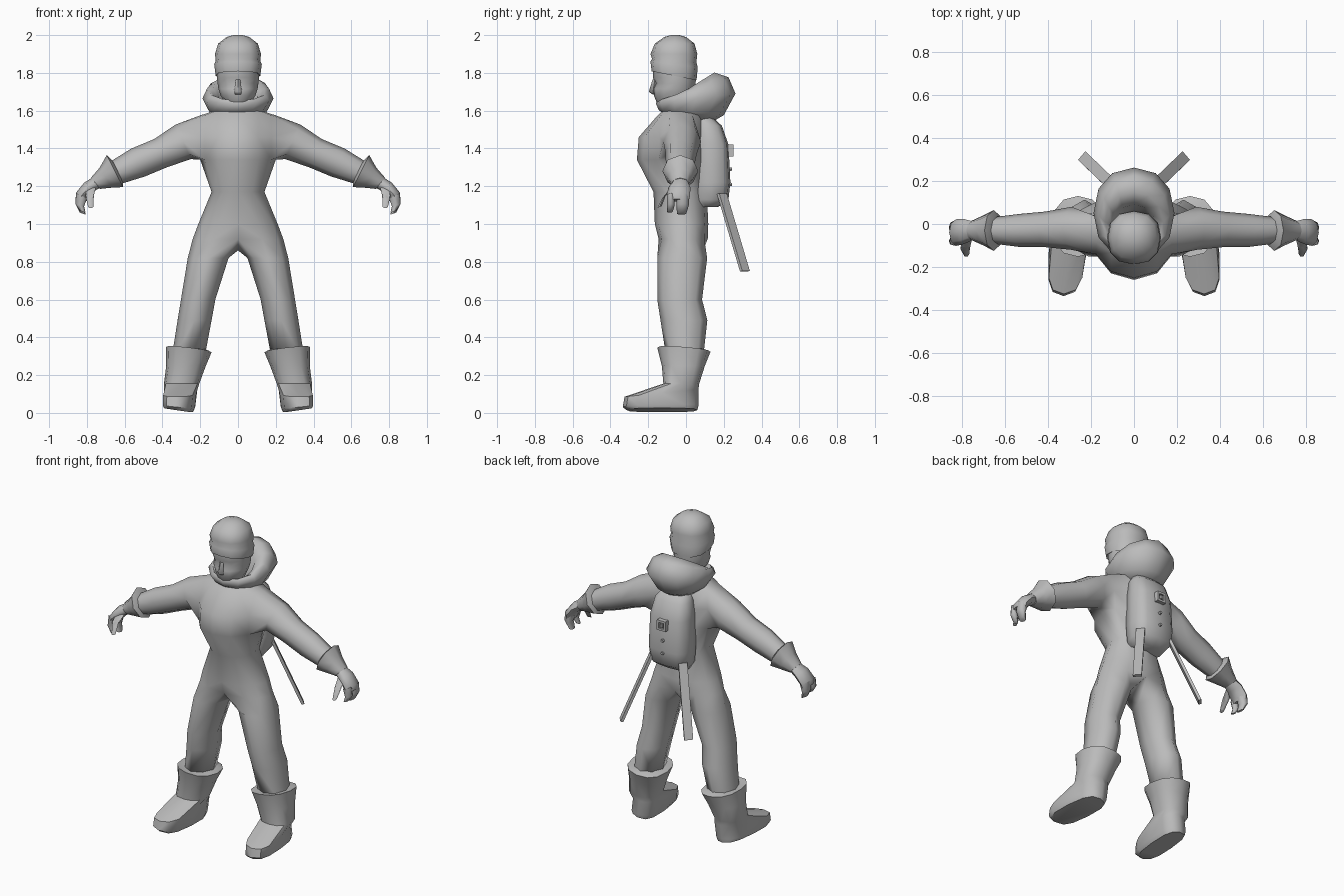
import bpy, bmesh, math
from mathutils import Vector

if "Cube" in bpy.data.objects:
    bpy.data.objects.remove(bpy.data.objects["Cube"])

GREY = bpy.data.materials.new("plain_grey")
GREY.diffuse_color = (0.5, 0.5, 0.5, 1)
GREY.use_nodes = True
GREY.node_tree.nodes["Principled BSDF"].inputs["Base Color"].default_value = GREY.diffuse_color


def finish(name, bm, mirror=False, angle=60):
    """Turn a bmesh into a smooth-shaded object, optionally mirrored in x."""
    bmesh.ops.recalc_face_normals(bm, faces=bm.faces)
    me = bpy.data.meshes.new(name)
    bm.to_mesh(me)
    bm.free()
    me.materials.append(GREY)
    ob = bpy.data.objects.new(name, me)
    bpy.context.collection.objects.link(ob)
    if mirror:
        mod = ob.modifiers.new("mirror", 'MIRROR')
        mod.use_clip = True
        mod.merge_threshold = 0.001
    bpy.ops.object.select_all(action='DESELECT')
    ob.select_set(True)
    bpy.context.view_layer.objects.active = ob
    bpy.ops.object.shade_smooth_by_angle(angle=math.radians(angle))
    return ob


def bridge(bm, a, b, closed=True):
    n = len(a)
    for i in range(n if closed else n - 1):
        j = (i + 1) % n
        bm.faces.new((a[i], a[j], b[j], b[i]))


def oval(c, u, v, n=12, e=1.0):
    """Superellipse ring; e below 1 is boxier."""
    pts = []
    for k in range(n):
        a = 2 * math.pi * k / n
        s, t = math.cos(a), math.sin(a)
        s = math.copysign(abs(s) ** e, s) if abs(s) > 1e-6 else 0
        t = math.copysign(abs(t) ** e, t) if abs(t) > 1e-6 else 0
        pts.append(Vector(c) + Vector(u) * s + Vector(v) * t)
    return pts


def flat(z, x0, x1, y0, y1, sy=0, splay=0, n=12, e=1.0, sx=0):
    """Mostly level ring given by its extents, with slopes along y and x."""
    hx, hy = (x1 - x0) / 2, (y1 - y0) / 2
    return oval(((x0 + x1) / 2, (y0 + y1) / 2, z), (hx, 0, sx * hx),
                (splay, hy, sy * hy), n, e)


def limb(cx, cy, cz, hy, h, tilt):
    """Eight-point ring across an arm, starting at top front."""
    t = math.radians(tilt)
    up, side = Vector((math.sin(t), 0, math.cos(t))), Vector((0, 1, 0))
    return [Vector((cx, cy, cz)) + up * h * math.cos(math.pi / 4 * (k - 1))
            + side * hy * math.sin(math.pi / 4 * (k - 1)) for k in range(8)]


def loft(name, rings, mirror=False, angle=60, caps=True):
    bm = bmesh.new()
    rows = [[bm.verts.new(p) for p in r] for r in rings]
    for a, b in zip(rows, rows[1:]):
        bridge(bm, a, b)
    if caps:
        bm.faces.new(rows[0])
        bm.faces.new(rows[-1])
    return finish(name, bm, mirror, angle)


# Suit: half a torso with an arm and a leg grown from its open loops
bm = bmesh.new()
torso = [(1.61, .09, -.11, .06, -.02), (1.575, .20, -.15, .09, -.02),
         (1.46, .20, -.25, .10, -.03), (1.34, .20, -.26, .11, -.03),
         (1.17, .14, -.172, .11, -.03), (1.0, .21, -.165, .118, -.02),
         (.92, .24, -.145, .115, -.02)]
rows = []
for z, hx, yf, yb, cy in torso:
    row = []
    for i in range(7):
        a = math.pi * i / 6
        c = math.cos(a)
        y = cy - c * ((cy - yf) if c > 0 else (yb - cy))
        row.append(bm.verts.new((hx * math.sin(a) ** .9 if 0 < i < 6 else 0, y, z)))
    rows.append(row)
for r in range(len(rows) - 1):
    for i in range(6):
        if not (r in (1, 2) and i in (2, 3)):      # leave the armhole open
            bm.faces.new((rows[r][i], rows[r][i + 1], rows[r + 1][i + 1], rows[r + 1][i]))
loop = [rows[1][2], rows[1][3], rows[1][4], rows[2][4],
        rows[3][4], rows[3][3], rows[3][2], rows[2][2]]
for spec in [(.29, -.02, 1.435, .10, .10, 24), (.41, -.025, 1.375, .083, .082, 24),
             (.53, -.03, 1.325, .077, .082, 26), (.65, -.03, 1.27, .062, .065, 28)]:
    new = [bm.verts.new(p) for p in limb(*spec)]
    bridge(bm, loop, new)
    loop = new
bm.faces.new(loop)
loop = rows[-1] + [bm.verts.new((0, -.02, .86))]
for z, x0, x1, y0, y1 in [(.82, .05, .266, -.152, .112), (.6, .12, .302, -.152, .085),
                          (.49, .14, .32, -.135, .113), (.33, .17, .345, -.11, .095)]:
    new = []
    for k in range(8):
        a = math.pi / 4 * (k - 3)
        new.append(bm.verts.new(((x0 + x1) / 2 + (x1 - x0) / 2 * math.cos(a),
                                 (y0 + y1) / 2 + (y1 - y0) / 2 * math.sin(a), z)))
    bridge(bm, loop, new)
    loop = new
bm.faces.new(loop)
finish("suit", bm, True, 80)

# Boots
loft("boot", [flat(.34, .18, .34, -.11, .09),
              flat(.335, .14, .38, -.152, .13, -.08, sx=.12, e=.85),
              flat(.25, .17, .38, -.128, .10, e=.85),
              flat(.155, .205, .392, -.12, .07, e=.8),
              flat(.105, .22, .392, -.325, .066, .1, -.02, e=.7),
              flat(.035, .228, .397, -.335, .066, .02, -.015, e=.7, sx=.1),
              flat(.015, .24, .39, -.315, .06, 0, -.015, e=.7, sx=.15)], True, 50)

# Gauntlet cuffs and gloves
loft("glove_cuff", [limb(.635, -.03, 1.28, .06, .06, 27),
                    limb(.652, -.03, 1.28, .095, .095, 27),
                    limb(.70, -.03, 1.245, .07, .062, 32),
                    limb(.755, -.03, 1.215, .045, .038, 40)], True, 50)
loft("glove_palm", [limb(.74, -.03, 1.225, .04, .034, 38),
                    limb(.79, -.035, 1.195, .058, .034, 45),
                    limb(.828, -.04, 1.15, .062, .034, 65),
                    limb(.832, -.04, 1.125, .055, .028, 75)], True)
for name, y, w, tip in [("glove_fingers", -.018, .033, 1.055), ("glove_forefinger", -.08, .02, 1.065)]:
    loft(name, [limb(.828, y, 1.15, w, .032, 65), limb(.838, y, 1.10, w, .024, 75),
                limb(.822, y - .005, tip, w * .75, .016, 70)], True)
loft("glove_thumb", [oval((.775, -.06, 1.20), (.024, 0, 0), (0, .012, .024), 6),
                     oval((.785, -.115, 1.15), (.022, 0, 0), (0, .016, .02), 6),
                     oval((.78, -.14, 1.09), (.014, 0, 0), (0, .013, .005), 6)], True)

# Head with a recessed eye line
loft("head", [flat(1.54, -.06, .06, -.08, .03), flat(1.615, -.05, .05, -.135, .03),
              flat(1.635, -.068, .068, -.152, .03), flat(1.68, -.092, .092, -.17, .04),
              flat(1.715, -.104, .104, -.175, .05), flat(1.745, -.108, .108, -.158, .05),
              flat(1.775, -.112, .112, -.176, .055), flat(1.83, -.11, .11, -.172, .055)])
loft("nose", [oval((0, -.165, 1.765), (.012, 0, 0), (0, .012, 0), 4),
              oval((0, -.175, 1.70), (.022, 0, 0), (0, .022, 0), 4),
              oval((0, -.165, 1.685), (.014, 0, 0), (0, .01, 0), 4)])

# Knitted cap with a folded brim
loft("cap", [flat(1.80, -.10, .10, -.165, .04, -.15),
             flat(1.785, -.118, .118, -.182, .056, -.2, e=.85),
             flat(1.845, -.126, .126, -.188, .062, -.12, e=.85),
             flat(1.865, -.118, .118, -.18, .055, -.08, e=.85),
             flat(1.90, -.122, .122, -.188, .06, e=.85),
             flat(1.955, -.105, .105, -.165, .045, e=.85),
             flat(1.99, -.06, .06, -.115, 0), flat(2.0, -.025, .025, -.08, -.035)], False, 50)

# Hood lying round the neck
loft("hood", [flat(1.56, -.11, .11, -.12, .13, -.2), flat(1.59, -.15, .15, -.145, .20, -.08),
              flat(1.665, -.188, .188, -.16, .262, .12, e=.9),
              flat(1.715, -.165, .165, -.148, .225, .33),
              flat(1.715, -.135, .135, -.13, .15, .62),
              flat(1.68, -.105, .105, -.115, .09, .6), flat(1.60, -.08, .08, -.09, .06)], False, 70)

# Backpack with a buckle and two studs
loft("backpack", [flat(1.575, -.08, .08, .04, .13, e=.7), flat(1.52, -.115, .115, .04, .19, e=.7),
                  flat(1.42, -.13, .13, .04, .225, e=.65), flat(1.22, -.135, .135, .04, .235, e=.65),
                  flat(1.13, -.125, .125, .04, .225, e=.65), flat(1.09, -.10, .10, .05, .17, e=.7)],
     False, 60)
bm = bmesh.new()
for x, z, w, h in [(-.024, 1.39, .007, .03), (.024, 1.39, .007, .03),
                   (0, 1.415, .03, .007), (0, 1.365, .03, .007), (0, 1.39, .008, .012)]:
    box = bmesh.ops.create_cube(bm, size=1)["verts"]
    bmesh.ops.scale(bm, verts=box, vec=(2 * w, .03, 2 * h))
    bmesh.ops.translate(bm, verts=box, vec=(x, .236, z))
finish("buckle", bm, False, 30)
for i, z in enumerate((1.29, 1.21)):
    loft("stud_%d" % i, [oval((0, .22, z), (.012, 0, 0), (0, 0, .012), 6),
                         oval((0, .244, z), (.009, 0, 0), (0, 0, .009), 6)], False, 30)

# Flat hanging tails below the pack
bm = bmesh.new()
ends = []
for c in (Vector((.11, .19, 1.16)), Vector((.237, .312, .75))):
    w, t = Vector((.017, -.02, 0)), Vector((.006, .006, .002))
    ends.append([bm.verts.new(c + w * a + t * b) for a, b in ((1, 1), (-1, 1), (-1, -1), (1, -1))])
bridge(bm, *ends)
bm.faces.new(ends[0])
bm.faces.new(ends[1])
finish("strap_tail", bm, True, 30)
